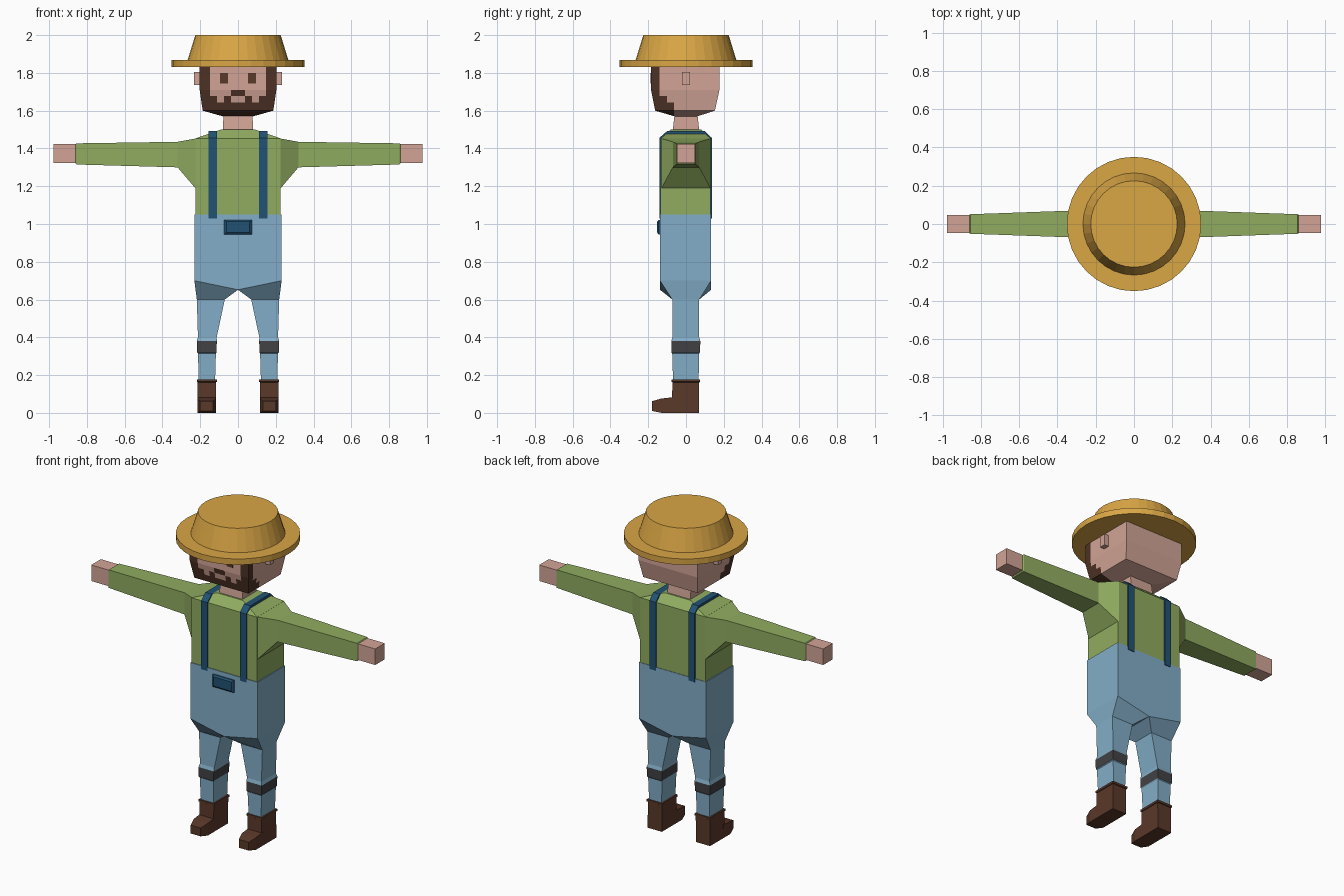
import bpy, bmesh, math

if "Cube" in bpy.data.objects:
    bpy.data.objects.remove(bpy.data.objects["Cube"])


def material(name, rgb):
    m = bpy.data.materials.new(name)
    lin = [(c / 255 / 12.92) if c < 11 else ((c / 255 + 0.055) / 1.055) ** 2.4 for c in rgb]
    m.diffuse_color = (*lin, 1)
    m.use_nodes = True
    m.node_tree.nodes["Principled BSDF"].inputs["Base Color"].default_value = m.diffuse_color
    return m


STRAW = material("straw", (218, 166, 69))
SKIN = material("skin", (210, 164, 150))
BROWN = material("dark_brown", (77, 50, 37))
GREEN = material("shirt_green", (144, 172, 96))
DENIM = material("denim_blue", (131, 174, 200))
NAVY = material("navy_blue", (34, 82, 115))
GREY = material("patch_grey", (66, 66, 69))
LEATHER = material("boot_leather", (90, 56, 41))


def loft(name, rings, *mats, seg_mats=None):
    """Skin a list of equal-length rings of points and cap both ends."""
    bm = bmesh.new()
    loops = [[bm.verts.new(p) for p in ring] for ring in rings]
    n = len(loops[0])
    for k, (a, b) in enumerate(zip(loops, loops[1:])):
        for i in range(n):
            f = bm.faces.new((a[i], a[(i + 1) % n], b[(i + 1) % n], b[i]))
            f.material_index = seg_mats[k] if seg_mats else 0
    bm.faces.new(loops[0])
    bm.faces.new(loops[-1])
    bmesh.ops.recalc_face_normals(bm, faces=bm.faces)
    me = bpy.data.meshes.new(name)
    bm.to_mesh(me)
    bm.free()
    for m in mats:
        me.materials.append(m)
    ob = bpy.data.objects.new(name, me)
    bpy.context.collection.objects.link(ob)
    return ob


def zring(z, x0, x1, y0, y1):
    return [(x0, y0, z), (x1, y0, z), (x1, y1, z), (x0, y1, z)]


def xring(x, y, z0, z1):
    return [(x, -y, z0), (x, y, z0), (x, y, z1), (x, -y, z1)]


def yring(y, x0, x1, z0, z1):
    return [(x0, y, z0), (x1, y, z0), (x1, y, z1), (x0, y, z1)]


def box(name, x0, x1, y0, y1, z0, z1, mat):
    return loft(name, [zring(z0, x0, x1, y0, y1), zring(z1, x0, x1, y0, y1)], mat)


def circle(r, z, n=32):
    return [(r * math.cos(2 * math.pi * i / n), r * math.sin(2 * math.pi * i / n), z)
            for i in range(n)]


def flip(rings, s):
    return [[(s * x, y, z) for x, y, z in ring] for ring in rings]


# Straw hat
loft("hat", [circle(.351, 1.83), circle(.351, 1.867), circle(.267, 1.867), circle(.226, 2.0)], STRAW)

# Head, cut into a grid so the blocky beard can be coloured by position
head = loft("head", [zring(1.85, -.203, .203, -.185, .177), zring(1.71, -.203, .203, -.185, .177),
                     zring(1.60, -.187, .187, -.163, .153), zring(1.57, -.08, .08, -.06, .06)],
            SKIN, BROWN)
bm = bmesh.new()
bm.from_mesh(head.data)
cuts = [((0, 0, z), (0, 0, 1)) for z in (1.643, 1.677)]
cuts += [((s * x, 0, 0), (1, 0, 0)) for x in (.037, .074, .111, .148) for s in (1, -1)]
cuts += [((0, y, 0), (0, 1, 0)) for y in (-.14, -.10, -.064)]
for co, no in cuts:
    bmesh.ops.bisect_plane(bm, geom=bm.verts[:] + bm.edges[:] + bm.faces[:],
                           plane_co=co, plane_no=no, dist=1e-5)
bm.normal_update()
for f in bm.faces:
    c = f.calc_center_median()
    x, front = abs(c.x), f.normal.y < -.5
    if c.z < 1.60:
        beard = c.y < -.064 or front
    elif front:
        if c.z < 1.643:
            beard = True
        elif c.z < 1.677:
            beard = x > .111 or .037 < x < .074
        else:
            beard = x > .148 or (x < .037 and c.z < 1.71)
    else:
        limit = -.064 if c.z < 1.643 else -.10 if c.z < 1.677 else -.14
        beard = c.y < limit and abs(f.normal.x) > .5
    f.material_index = int(beard)
bm.to_mesh(head.data)
bm.free()

# Neck
loft("neck", [zring(1.48, -.08, .08, -.072, .072), zring(1.585, -.077, .077, -.06, .06)], SKIN)

# Shirt body with sloped shoulders
loft("shirt", [zring(1.04, -.226, .226, -.134, .130), zring(1.453, -.226, .226, -.134, .130),
               zring(1.50, -.09, .09, -.08, .08)], GREEN)

# Dungarees: bib pocket
loft("pocket", [yring(-.13, -.073, .073, .945, 1.022), yring(-.145, -.073, .073, .945, 1.022),
                yring(-.153, -.062, .062, .955, 1.012)], NAVY)

# Strap centre line (outer y, z) and its inner offset
strap_path = [(-.141, 1.03, -.125, 1.03), (-.141, 1.456, -.125, 1.44), (-.10, 1.492, -.09, 1.465),
              (.10, 1.492, .09, 1.465), (.137, 1.456, .121, 1.44), (.137, 1.03, .121, 1.03)]

for s, side in ((1, "right"), (-1, "left")):
    # Face details
    box(side + "_ear", *sorted((s * .19, s * .233)), -.02, .02, 1.735, 1.805, SKIN)
    box(side + "_eye", *sorted((s * .053, s * .095)), -.188, -.181, 1.745, 1.80, LEATHER)

    # Sleeve and hand
    loft(side + "_sleeve", flip([xring(.222, .132, 1.185, 1.453), xring(.32, .07, 1.30, 1.435),
                                 xring(.855, .051, 1.315, 1.427), xring(.866, .043, 1.328, 1.418)],
                                s), GREEN)
    loft(side + "_hand", flip([xring(.86, .047, 1.323, 1.423), xring(.978, .047, 1.323, 1.423)], s), SKIN)

    # Shoulder strap
    loft(side + "_strap", flip([[(.112, yo, zo), (.156, yo, zo), (.156, yi, zi), (.112, yi, zi)]
                                for yo, zo, yi, zi in strap_path], s), NAVY)

    # Half of the trousers: seat, hip, leg with a knee patch band
    w, f, b = .231, -.138, .133
    rings = [zring(1.05, 0, w, f, b),
             [(0, f, .652), (w, f, .70), (w, b, .70), (0, b, .652)],
             zring(.60, .07, .218, -.072, .070),
             zring(.40, .113, .212, -.072, .070),
             zring(.38, .112, .218, -.078, .076),
             zring(.32, .114, .216, -.078, .074),
             zring(.315, .117, .212, -.073, .070),
             zring(.15, .122, .207, -.068, .066)]
    loft(side + "_trouser_half", flip(rings, s), DENIM, GREY, seg_mats=[0, 0, 0, 0, 1, 0, 0])

    # Boot shaft with cuff, and toe
    loft(side + "_boot", flip([zring(0, .117, .215, -.075, .070), zring(.162, .116, .214, -.072, .070),
                               zring(.165, .112, .218, -.077, .075), zring(.178, .112, .218, -.077, .075)],
                              s), LEATHER)
    loft(side + "_boot_toe", flip([yring(-.06, .117, .215, 0, .084), yring(-.13, .117, .215, 0, .076),
                                   yring(-.18, .132, .2, .01, .062)], s), LEATHER)
